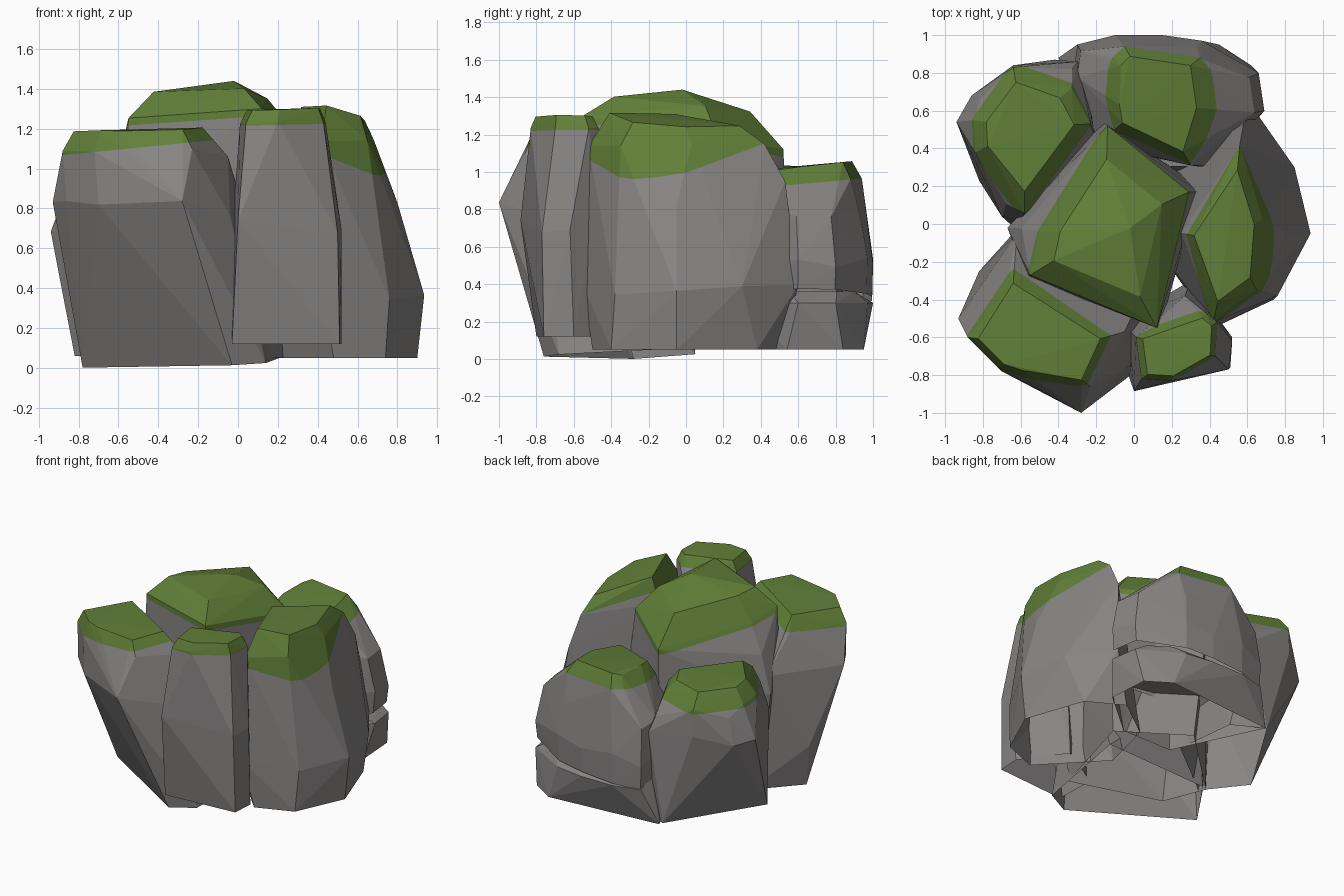
import bpy, bmesh, random
from mathutils import Vector

if "Cube" in bpy.data.objects:
    bpy.data.objects.remove(bpy.data.objects["Cube"])

random.seed(4)


def material(name, rgb):
    m = bpy.data.materials.new(name)
    m.diffuse_color = (*rgb, 1)
    m.use_nodes = True
    m.node_tree.nodes["Principled BSDF"].inputs["Base Color"].default_value = m.diffuse_color
    return m


stone = material("grey stone", (0.245, 0.235, 0.23))
moss_green = material("moss green", (0.12, 0.215, 0.04))


def centre(pts):
    return Vector((sum(p[0] for p in pts) / len(pts), sum(p[1] for p in pts) / len(pts)))


def ring(pts, scale, zfun, shift=(0, 0), jitter=0.0):
    c = centre(pts)
    out = []
    for p in pts:
        q = c + (Vector(p) - c) * scale + Vector(shift)
        out.append((q.x, q.y, zfun(q.x, q.y) + random.uniform(-jitter, jitter)))
    return out


def plane(z, sx=0.0, sy=0.0):
    return lambda x, y: z + sx * x + sy * y


def hull(name, pts, cut=None):
    """Convex faceted stone, open underneath; faces above the cut plane become moss."""
    bm = bmesh.new()
    for p in pts:
        bm.verts.new(p)
    r = bmesh.ops.convex_hull(bm, input=bm.verts[:])
    junk = {g for k in ("geom_interior", "geom_unused") for g in r[k]
            if isinstance(g, bmesh.types.BMVert)}
    bmesh.ops.delete(bm, geom=list(junk), context='VERTS')
    if cut:
        z, sx, sy = cut
        bmesh.ops.bisect_plane(bm, geom=bm.verts[:] + bm.edges[:] + bm.faces[:], dist=1e-4,
                               plane_co=(0, 0, z), plane_no=Vector((-sx, -sy, 1)).normalized())
        for f in bm.faces:
            c = f.calc_center_median()
            f.material_index = int(c.z > z + sx * c.x + sy * c.y)
    bmesh.ops.recalc_face_normals(bm, faces=bm.faces[:])
    under = [f for f in bm.faces if f.normal.z < -0.9]
    bmesh.ops.delete(bm, geom=under, context='FACES')
    me = bpy.data.meshes.new(name)
    bm.to_mesh(me)
    bm.free()
    me.materials.append(stone)
    me.materials.append(moss_green)
    ob = bpy.data.objects.new(name, me)
    bpy.context.collection.objects.link(ob)
    return ob


def rock(name, base, base_z, outline, mid_z, top, shoulder, crown, cut, bulge=None, extra=()):
    """Stacked outlines; base_z, shoulder and cut are (z, slope x, slope y), crown=(scale, z, sx, sy)"""
    pts = ring(base, 1, plane(*base_z))
    pts += ring(outline, 1.0, plane(mid_z), jitter=0.04)
    # bulging ring between the widest outline and the shoulder
    if bulge:
        z = mid_z + 0.6 * (shoulder[0] - mid_z)
        pts += ring(outline, bulge[0], plane(z), (centre(top) - centre(outline)) * bulge[1], 0.04)
    pts += ring(top, 1.0, plane(*shoulder), jitter=0.012)
    pts += ring(top, crown[0], plane(*crown[1:]), jitter=0.008)
    return hull(name, pts + list(extra), cut)


# Tall centre stone
rock("centre_rock",
     [(-.1, .5), (.35, .2), (.15, -.5), (-.5, -.3), (-.62, .0)], (.05,),
     [(-.16, .54), (.34, .17), (.14, -.55), (-.57, -.28), (-.67, -.02)], .75,
     [(-.14, .52), (.29, .17), (.12, -.55), (-.55, -.27), (-.5, -.04)], (1.2, 0, -.17),
     (.68, 1.36, 0, -.1), (1.17, 0, -.17), bulge=(.87, .4), extra=[(-.02, -.02, 1.44)])

# Right stone
rock("right_rock",
     [(.5, .52), (.75, .38), (.9, -.05), (.74, -.4), (.48, -.5), (.1, -.1), (.2, .3)], (.05,),
     [(.64, .6), (.85, .3), (.935, -.05), (.76, -.38), (.42, -.55), (.22, -.05)], .36,
     [(.56, .42), (.68, .03), (.65, -.35), (.42, -.52), (.25, -.05)], (1.14,),
     (.74, 1.38, -.21, -.06), (1.365, -.5, .16), extra=[(.58, .53, .95), (.8, -.05, .83)])

# Front right stone
rock("front_right_rock",
     [(-.04, -.5), (-.03, -.8), (.51, -.76), (.52, -.6), (.3, -.3)], (.12,),
     [(-.03, -.56), (0, -.885), (.5, -.77), (.52, -.62), (.44, -.5), (.27, -.37)], .7,
     [(.01, -.6), (.04, -.82), (.2, -.83), (.43, -.7), (.44, -.52), (.38, -.47)], (1.23,),
     (.85, 1.3, 0, 0), (1.215, .02, 0), extra=[(.27, -.38, 1.05)])

# Front left stone, leaning outward from a narrower foot
rock("front_left_rock",
     [(-.78, -.28), (-.03, -.76), (.14, -.68), (.24, .04), (-.55, .05)], (.048, .045, .045),
     [(-.93, -.5), (-.86, -.62), (-.7, -.78), (-.28, -1), (-.04, -.76), (-.04, -.5), (-.62, -.05)],
     .8,
     [(-.88, -.6), (-.72, -.76), (-.6, -.8), (-.23, -.86), (-.11, -.6), (-.66, -.25)], (1.1, .02, 0),
     (.84, 1.2, .01, 0), (1.155, .1, 0), extra=[(-.05, -.57, 1.06), (-.9, -.55, .95), (-.82, -.25, .3)])

# Back left stone
rock("back_left_rock",
     [(-.42, .87), (-.82, .23), (-.6, -.05), (-.15, .3), (-.2, .75)], (.06,),
     [(-.94, .54), (-.86, .68), (-.64, .84), (-.3, .86), (-.22, .5), (-.6, 0), (-.7, .04)], .7,
     [(-.85, .55), (-.64, .83), (-.33, .72), (-.23, .53), (-.58, .06), (-.84, .38)], (.93,),
     (.75, 1.03, 0, 0), (.9, 0, 0), bulge=(.87, .4))

# Back stone: upper block over a cracked-off footing, crack opening to the right
back = [(-.3, .95), (-.1, 1), (.15, 1), (.36, .97), (.66, .8), (.69, .6), (.4, .3), (-.2, .42), (-.32, .8)]
rock("back_rock", [(p[0] * .98, p[1] * .995) for p in back], (.32, .08), back, .5,
     [(-.12, .62), (-.11, .88), (-.05, .94), (.35, .88), (.39, .6), (.3, .31), (-.1, .5)],
     (.88, 0, .09), (.8, .97, 0, .09), (.88, 0, .09), bulge=(.93, .25))
foot = [(-.4, .88), (.45, .95), (.62, .84), (.64, .54), (.3, .25), (-.1, .25)]
hull("back_footing", ring(foot, 1, plane(.05)) + ring(back, 1, plane(.3)) +
     ring(foot, .85, plane(.36)))
